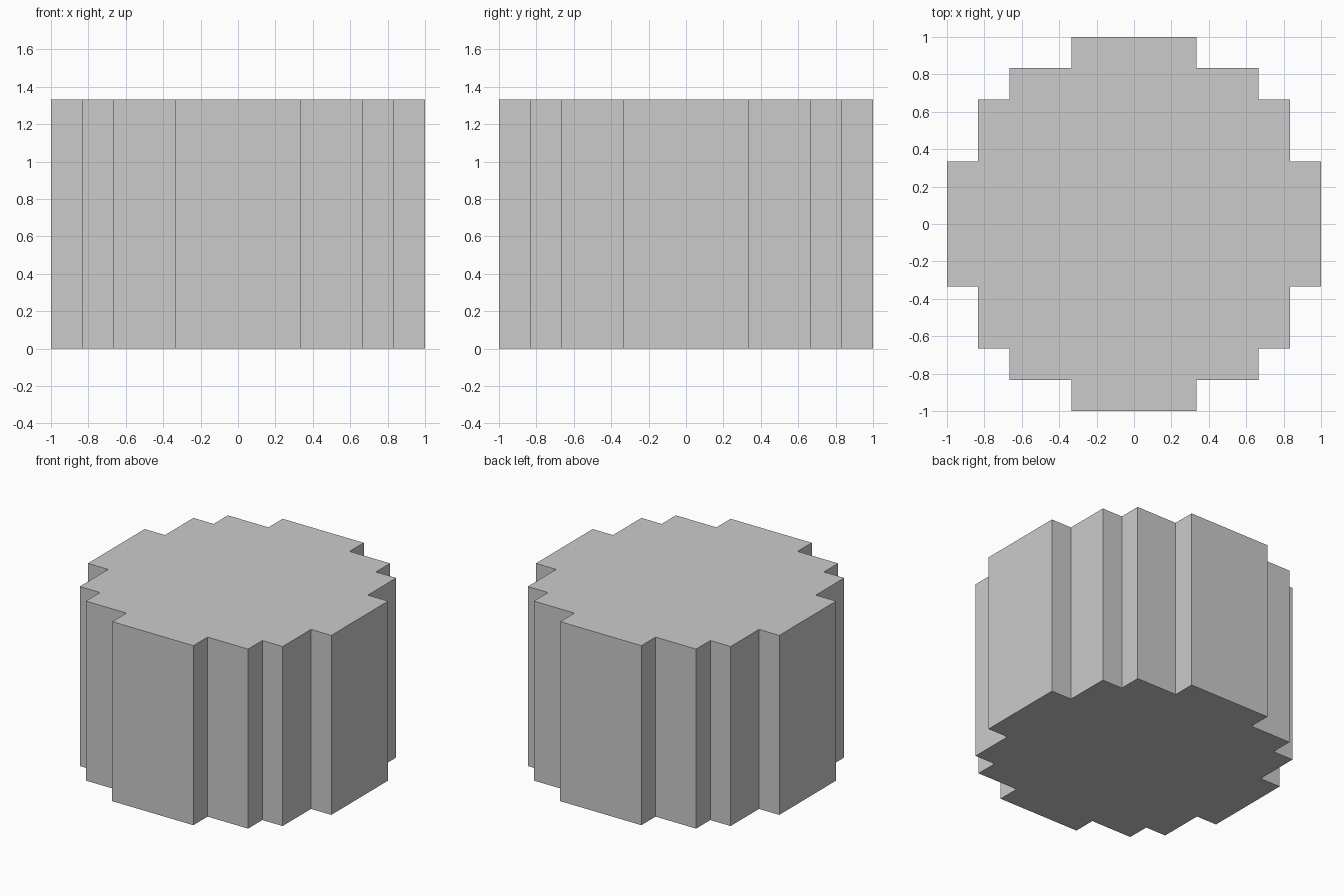
import bpy, bmesh
from mathutils import Vector

if "Cube" in bpy.data.objects:
    bpy.data.objects.remove(bpy.data.objects["Cube"])

U = 1 / 6            # pixel step of the blocky circle
HEIGHT = 8 * U

# One quarter of the stepped outline, counter-clockwise, in steps
quarter = [(6, 2), (5, 2), (5, 4), (4, 4), (4, 5), (2, 5), (2, 6)]

# Repeat the quarter by 90 degree turns
outline = []
for turn in range(4):
    outline += [(x * U, y * U) for x, y in quarter]
    quarter = [(-y, x) for x, y in quarter]

# Fill the outline and extrude it into a solid stepped cylinder
bm = bmesh.new()
base = bm.faces.new([bm.verts.new((x, y, 0)) for x, y in outline])
top = bmesh.ops.extrude_face_region(bm, geom=[base], use_keep_orig=True)["geom"]
bmesh.ops.translate(bm, vec=Vector((0, 0, HEIGHT)),
                    verts=[g for g in top if isinstance(g, bmesh.types.BMVert)])
bmesh.ops.recalc_face_normals(bm, faces=bm.faces)

mesh = bpy.data.meshes.new("stepped_cylinder")
bm.to_mesh(mesh)
bm.free()
bpy.context.collection.objects.link(bpy.data.objects.new("stepped_cylinder", mesh))
